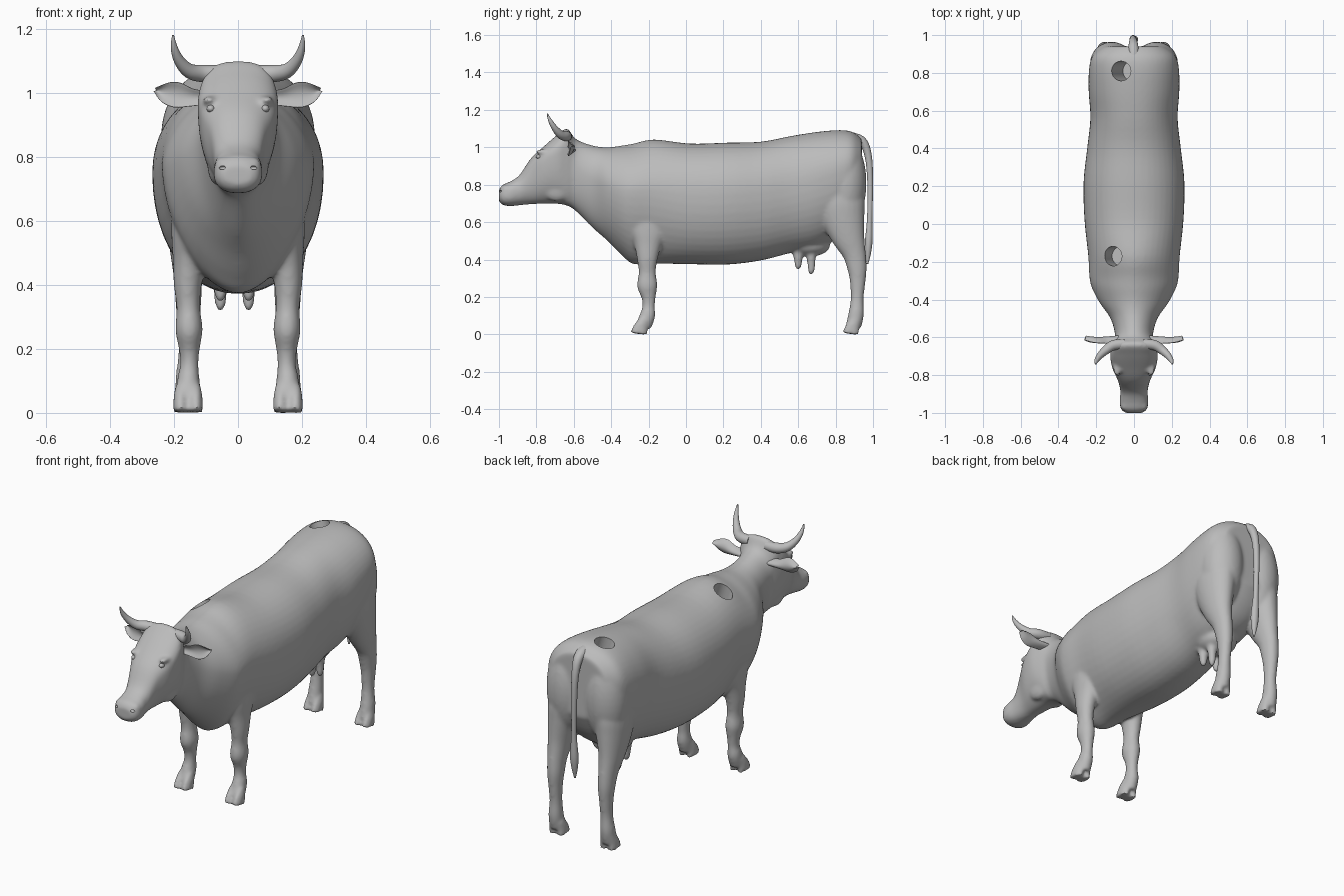
import bpy, bmesh, math
from mathutils import Vector, Matrix

if "Cube" in bpy.data.objects:
    bpy.data.objects.remove(bpy.data.objects["Cube"])

grey = bpy.data.materials.new("plain grey")
grey.use_nodes = True
colour = (0.5, 0.5, 0.5, 1)
grey.diffuse_color = colour
grey.node_tree.nodes["Principled BSDF"].inputs["Base Color"].default_value = colour


def smooth_rows(rows, steps=4):
    """Catmull-Rom interpolation of every column in a table of sections."""
    rows = [Vector(r) for r in rows]
    out = []
    for i in range(len(rows) - 1):
        a, b, c, d = (rows[max(0, min(len(rows) - 1, i + k))] for k in (-1, 0, 1, 2))
        for s in range(steps):
            t = s / steps
            out.append(b + (c - a) * (t / 2) + (a * 2 - b * 5 + c * 4 - d) * (t * t / 2)
                       + (b * 3 - a - c * 3 + d) * (t ** 3 / 2))
    return out + [rows[-1]]


def skin_rings(bm, rings):
    """Bridge a stack of point rings and cap both ends."""
    loops = [[bm.verts.new(p) for p in ring] for ring in rings]
    n = len(loops[0])
    for a, b in zip(loops, loops[1:]):
        for i in range(n):
            j = (i + 1) % n
            bm.faces.new((a[i], a[j], b[j], b[i]))
    bm.faces.new(loops[0])
    bm.faces.new(loops[-1])


def tube(bm, rows, sides=(1, -1), cup=0, n=24):
    """Sweep an ellipse along rows of x, y, z, radius, radius on each side."""
    rows = smooth_rows(rows)
    centres = [Vector(r[:3]) for r in rows]
    rings = []
    for i, r in enumerate(rows):
        tangent = centres[min(i + 1, len(rows) - 1)] - centres[max(i - 1, 0)]
        u = tangent.cross(Vector((0, 1, 0))).normalized()
        v = u.cross(tangent).normalized()
        ring = []
        for k in range(n):
            c, s = math.cos(math.tau * k / n), math.sin(math.tau * k / n)
            p = centres[i] + u * (r[3] * c) + v * (r[4] * s + cup * s * s)
            ring.append(Vector((p.x, p.y, max(p.z, 0))))
        rings.append(ring)
    for side in sides:
        skin_rings(bm, [[(p.x * side, p.y, p.z) for p in ring] for ring in rings])


def ball(bm, place, size):
    m = Matrix.Translation(place) @ Matrix.Diagonal((*size, 1))
    bmesh.ops.create_uvsphere(bm, u_segments=32, v_segments=20, radius=1, matrix=m)


def finish(name, bm):
    bmesh.ops.recalc_face_normals(bm, faces=bm.faces)
    mesh = bpy.data.meshes.new(name)
    bm.to_mesh(mesh)
    bm.free()
    ob = bpy.data.objects.new(name, mesh)
    bpy.context.collection.objects.link(ob)
    return ob


def shade(ob):
    ob.data.materials.clear()
    ob.data.materials.append(grey)
    bpy.ops.object.select_all(action="DESELECT")
    ob.select_set(True)
    bpy.context.view_layer.objects.active = ob
    bpy.ops.object.shade_smooth_by_angle(angle=math.radians(45))


# Head and trunk sections: y, top, bottom, half width, widest height, squareness
head = [
    (-1, .775, .712, .048, .5, 2.2), (-.98, .8, .692, .069, .5, 2.4),
    (-.94, .817, .686, .077, .5, 2.4), (-.89, .852, .69, .072, .5, 2.3),
    (-.83, .94, .696, .085, .68, 2.3), (-.76, 1.005, .698, .116, .75, 2.2),
    (-.69, 1.065, .698, .126, .74, 2.3), (-.635, 1.1, .688, .112, .72, 2.8)]
neck = [
    (-.59, 1.045, .66, .1, .6, 2.1), (-.5, 1.01, .57, .124, .6, 1.9),
    (-.42, 1, .5, .18, .6, 1.8), (-.34, 1.01, .42, .222, .6, 1.8)]
trunk = [
    (-.28, 1.02, .375, .236, .62, 1.75), (-.17, 1.042, .378, .242, .6, 1.85),
    (.02, 1.02, .375, .262, .58, 2.1), (.22, 1.025, .373, .267, .58, 2.1),
    (.4, 1.03, .395, .248, .58, 2.1), (.56, 1.06, .435, .231, .57, 2.1),
    (.7, 1.082, .46, .24, .6, 2.1), (.82, 1.092, .52, .238, .62, 2.1),
    (.89, 1.082, .6, .22, .62, 2.1), (.94, 1.045, .7, .165, .6, 2.1)]


def body_ring(row, n=48):
    y, top, bottom, width, mid, power = row
    middle = bottom + (top - bottom) * mid
    ring = []
    for k in range(n):
        c, s = math.cos(math.tau * k / n), math.sin(math.tau * k / n)
        x = math.copysign(abs(c) ** (2 / power), c) * width
        z = math.copysign(abs(s) ** (2 / power), s)
        ring.append((x, y, middle + z * (top - middle if s > 0 else middle - bottom)))
    return ring


skin = bmesh.new()
skin_rings(skin, [body_ring(r) for r in smooth_rows(head + neck + trunk)])

# Front and hind legs
tube(skin, [(.14, -.19, .82, .05, .1), (.148, -.195, .65, .058, .12), (.15, -.2, .55, .058, .1),
            (.152, -.204, .48, .052, .074), (.157, -.207, .4, .044, .055),
            (.155, -.207, .33, .037, .046), (.153, -.207, .26, .043, .055), (.152, -.2, .2, .033, .039),
            (.152, -.2, .15, .029, .033), (.155, -.206, .1, .036, .042), (.155, -.228, .04, .036, .042)])
tube(skin, [(.11, .8, .85, .09, .12), (.138, .82, .72, .09, .135), (.148, .84, .62, .078, .118),
            (.155, .868, .52, .06, .09), (.156, .9, .43, .046, .063), (.155, .915, .35, .041, .052),
            (.155, .918, .28, .035, .042), (.155, .915, .19, .031, .035),
            (.158, .91, .11, .037, .042), (.158, .895, .04, .037, .042)])

# Buttocks either side of the tail groove
for side in (1, -1):
    ball(skin, (.118 * side, .85, .81), (.115, .115, .245))

# Cloven hooves
for y in (-.243, .89):
    for toe in (-.024, .024):
        x = .156 + toe
        tube(skin, [(x, y + .02, .08, .018, .024), (x, y, .04, .022, .038), (x, y - .01, 0, .024, .048)])

# Udder and teats
ball(skin, (-.01, .655, .475), (.1, .115, .06))
for x in (-.055, .033):
    for y, tip in ((.6, .345), (.67, .32)):
        tube(skin, [(x, y, .45, .03, .03), (x, y, .4, .024, .024),
                    (x, y, tip + .02, .018, .018), (x, y, tip, .01, .01)], sides=(1,))

# Brow ridges, jaws and nostril rims
for side in (1, -1):
    ball(skin, (.09 * side, -.765, .976), (.022, .04, .014))
    ball(skin, (.064 * side, -.69, .78), (.032, .075, .07))
    ball(skin, (.045 * side, -.962, .775), (.028, .026, .024))

body = finish("body", skin)

# Cutters for the two slanted openings in the back and the nostrils
tools = bmesh.new()
slant = Matrix.Rotation(math.radians(-18), 4, "Y")
for x, y, top, depth in ((-.11, -.17, 1, .14), (-.065, .81, 1.07, .18)):
    place = Matrix.Translation((x, y, top)) @ slant @ Matrix.Translation((0, 0, .1 - depth / 2))
    bmesh.ops.create_cone(tools, cap_ends=True, segments=48, radius1=.052, radius2=.052,
                          depth=depth + .2, matrix=place)
for side in (1, -1):
    ball(tools, (.046 * side, -.988, .765), (.013, .01, .007))
cutter = finish("opening_cutter", tools)
cutter.hide_render = True

remesh = body.modifiers.new("blend parts", "REMESH")
remesh.mode = "VOXEL"
remesh.voxel_size = .008
relax = body.modifiers.new("relax", "SMOOTH")
relax.factor = .5
relax.iterations = 14
cut = body.modifiers.new("openings", "BOOLEAN")
cut.operation = "DIFFERENCE"
cut.solver = "EXACT"
cut.object = cutter
bpy.ops.object.select_all(action="DESELECT")
body.select_set(True)
bpy.context.view_layer.objects.active = body
bpy.ops.object.convert(target="MESH")
bpy.data.objects.remove(cutter)
shade(body)

# Horns
bm = bmesh.new()
tube(bm, [(.05, -.635, 1.06, .026, .026), (.11, -.642, 1.06, .027, .027),
          (.152, -.67, 1.068, .023, .023), (.183, -.7, 1.1, .017, .017),
          (.199, -.725, 1.14, .011, .011), (.203, -.742, 1.18, .003, .003)])
shade(finish("horns", bm))

# Cupped ears
bm = bmesh.new()
tube(bm, [(.08, -.63, .985, .02, .018), (.14, -.63, .985, .027, .013), (.19, -.63, .993, .04, .01),
          (.23, -.625, 1, .031, .008), (.262, -.615, 1.01, .005, .003)], cup=.022)
shade(finish("ears", bm))

# Tail with tassel
bm = bmesh.new()
tube(bm, [(0, .86, 1.055, .034, .03), (-.003, .94, 1.035, .026, .024), (-.005, .975, .95, .019, .019),
          (-.005, .985, .8, .015, .015), (-.002, .982, .62, .014, .014), (0, .977, .5, .022, .02),
          (0, .973, .43, .016, .015), (0, .97, .375, .004, .004)], sides=(1,))
shade(finish("tail", bm))

# Eyes
bm = bmesh.new()
for side in (1, -1):
    ball(bm, (.085 * side, -.785, .95), (.013, .018, .012))
shade(finish("eyes", bm))
